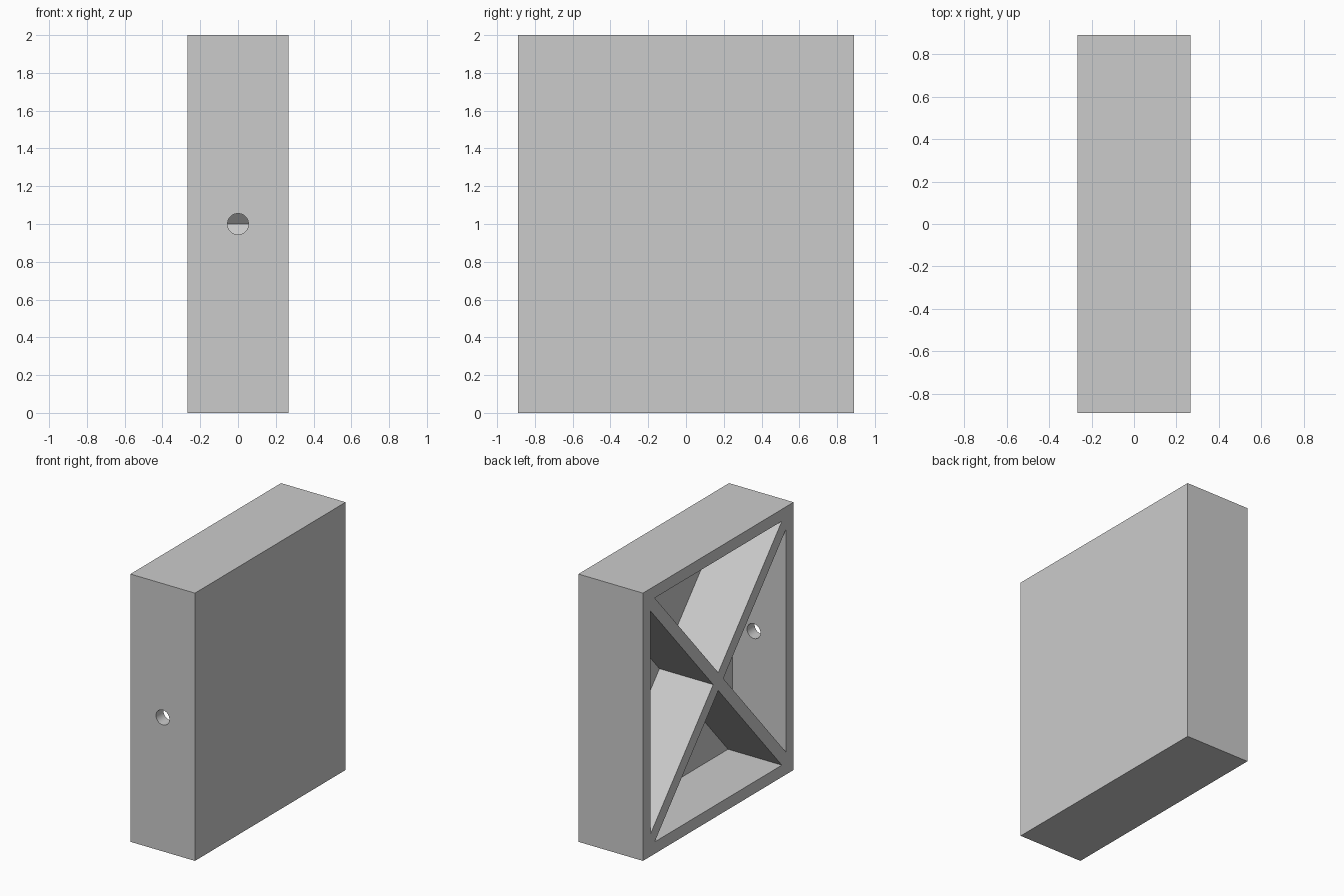
import bpy
import bmesh
import math
from mathutils import Matrix

cube = bpy.data.objects.get("Cube")
if cube:
    bpy.data.objects.remove(cube, do_unlink=True)

# Overall proportions
UNIT = 2 / 45
DEPTH, WIDTH, HEIGHT = 12 * UNIT, 40 * UNIT, 2.0
WALL = 2 * UNIT
HOLE_RADIUS = 1.25 * UNIT

grey = bpy.data.materials.new("plain grey")
grey.use_nodes = True
colour = (0.6, 0.6, 0.6, 1)
grey.diffuse_color = colour
grey.node_tree.nodes["Principled BSDF"].inputs["Base Color"].default_value = colour


def make_object(name, bm):
    bmesh.ops.recalc_face_normals(bm, faces=bm.faces)
    mesh = bpy.data.meshes.new(name)
    bm.to_mesh(mesh)
    bm.free()
    mesh.materials.append(grey)
    obj = bpy.data.objects.new(name, mesh)
    bpy.context.collection.objects.link(obj)
    return obj


def add_prism(bm, outline, x_start, x_end):
    """Extrude a (y, z) outline along x."""
    face = bm.faces.new([bm.verts.new((x_start, y, z)) for y, z in outline])
    result = bmesh.ops.extrude_face_region(bm, geom=[face])
    verts = [v for v in result["geom"] if isinstance(v, bmesh.types.BMVert)]
    bmesh.ops.translate(bm, verts=verts, vec=(x_end - x_start, 0, 0))


# Solid block
bm = bmesh.new()
bmesh.ops.create_cube(bm, size=1, matrix=Matrix.Translation((0, 0, HEIGHT / 2))
                      @ Matrix.Diagonal((DEPTH, WIDTH, HEIGHT, 1)))
block = make_object("cross_braced_tray", bm)

# Four triangular pockets, leaving an outer frame, a floor and diagonal ribs
slope = HEIGHT / WIDTH
rib = WALL / 2 * math.hypot(1, slope)
inner_y, inner_z = WIDTH / 2 - WALL, HEIGHT / 2 - WALL
side_z = slope * inner_y - rib
top_y = (inner_z - rib) / slope
mid = HEIGHT / 2
bm = bmesh.new()
for s in (-1, 1):
    side = [(s * rib / slope, mid), (s * inner_y, mid - side_z), (s * inner_y, mid + side_z)]
    end = [(0, mid + s * rib), (-top_y, mid + s * inner_z), (top_y, mid + s * inner_z)]
    for outline in (side, end):
        add_prism(bm, outline, -DEPTH, DEPTH / 2 - WALL)
pockets = make_object("pocket_cutter", bm)

# Round hole through the front wall
bm = bmesh.new()
bmesh.ops.create_cone(bm, cap_ends=True, segments=48, radius1=HOLE_RADIUS,
                      radius2=HOLE_RADIUS, depth=WALL * 3,
                      matrix=Matrix.Translation((0, -WIDTH / 2 + WALL / 2, mid))
                      @ Matrix.Rotation(math.pi / 2, 4, "X"))
hole = make_object("hole_cutter", bm)

# Cut the block, then discard the cutters
bpy.ops.object.select_all(action="DESELECT")
block.select_set(True)
bpy.context.view_layer.objects.active = block
for cutter in (pockets, hole):
    cutter.hide_render = True
    cut = block.modifiers.new(cutter.name, "BOOLEAN")
    cut.operation = "DIFFERENCE"
    cut.solver = "EXACT"
    cut.object = cutter
    bpy.ops.object.modifier_apply(modifier=cut.name)
    bpy.data.objects.remove(cutter, do_unlink=True)

bpy.ops.object.shade_smooth_by_angle(angle=math.radians(30))
